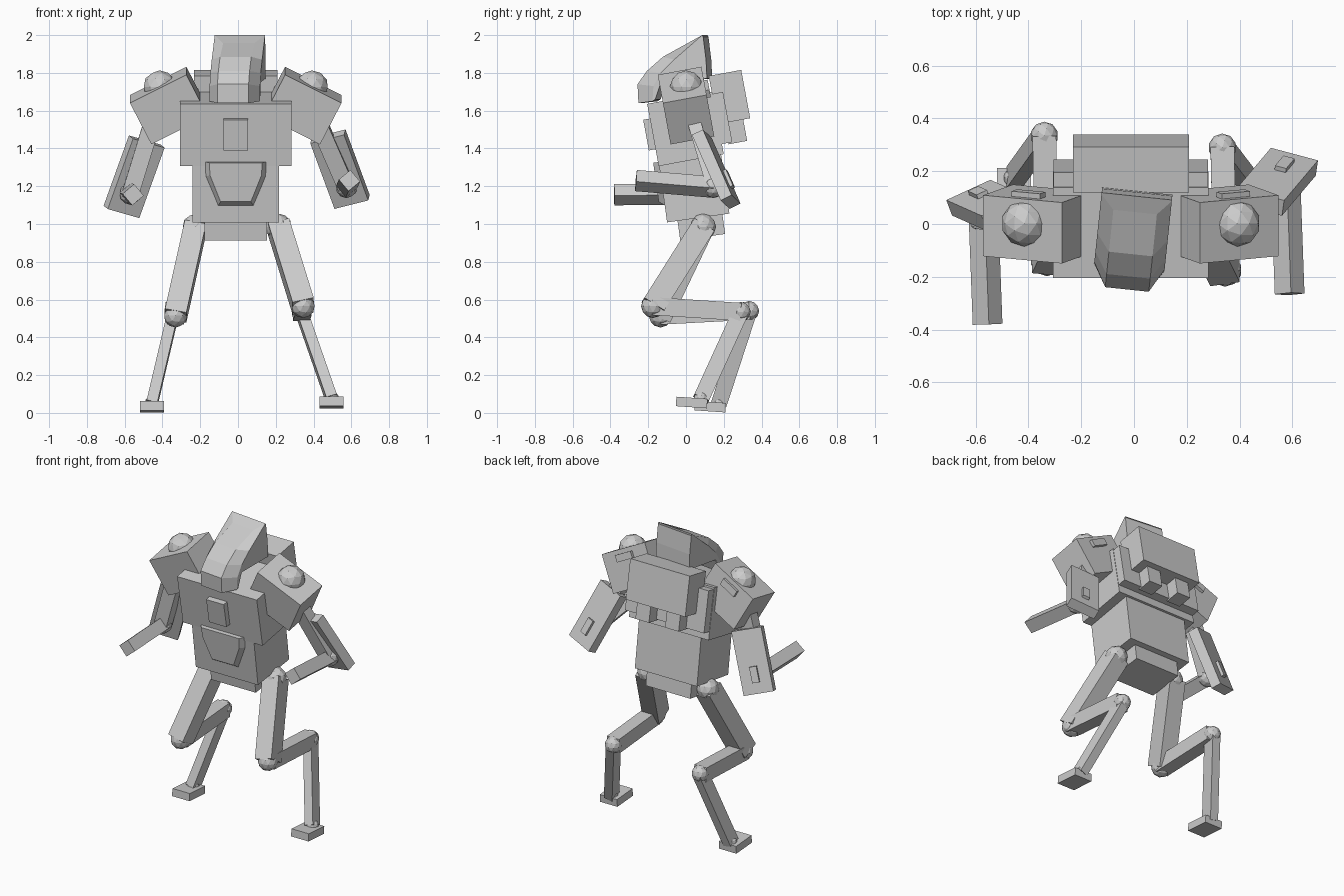
import bpy, bmesh
from math import radians
from mathutils import Matrix, Vector

cube = bpy.data.objects.get("Cube")
if cube:
    bpy.data.objects.remove(cube, do_unlink=True)

grey = bpy.data.materials.new("plain grey")
grey.use_nodes = True
grey.diffuse_color = (0.6, 0.6, 0.6, 1)
grey.node_tree.nodes["Principled BSDF"].inputs["Base Color"].default_value = (0.6, 0.6, 0.6, 1)


def rot(angle, axis):
    return Matrix.Rotation(radians(angle), 3, axis)


def finish(name, bm, center, turn):
    bmesh.ops.recalc_face_normals(bm, faces=bm.faces)
    mesh = bpy.data.meshes.new(name)
    bm.to_mesh(mesh)
    bm.free()
    mesh.materials.append(grey)
    obj = bpy.data.objects.new(name, mesh)
    bpy.context.collection.objects.link(obj)
    obj.matrix_world = Matrix.Translation(center) @ turn.to_4x4()
    return obj


def box(name, center, size, turn=Matrix.Identity(3)):
    bm = bmesh.new()
    bmesh.ops.create_cube(bm, size=1)
    bmesh.ops.scale(bm, vec=size, verts=bm.verts)
    return finish(name, bm, center, turn)


def ball(name, center, radius):
    bm = bmesh.new()
    bmesh.ops.create_icosphere(bm, subdivisions=2, radius=radius)
    return finish(name, bm, center, Matrix.Identity(3))


def frame(along, across):
    # local z runs along the part, local x follows the across direction
    z = Vector(along).normalized()
    x = Vector(across)
    x = (x - z * x.dot(z)).normalized()
    return Matrix((x, z.cross(x), z)).transposed()


def limb(name, a, b, width, depth, roll=0):
    a, b = Vector(a), Vector(b)
    turn = frame(b - a, (1, 0, 0)) @ rot(roll, 'Z')
    return box(name, (a + b) / 2, (width, depth, (b - a).length), turn)


def loft(name, rings, center, turn):
    bm = bmesh.new()
    rows = [[bm.verts.new(p) for p in ring] for ring in rings]
    n = len(rows[0])
    for low, high in zip(rows, rows[1:]):
        for i in range(n):
            j = (i + 1) % n
            bm.faces.new((low[i], low[j], high[j], high[i]))
    bm.faces.new(rows[0])
    bm.faces.new(rows[-1])
    return finish(name, bm, center, turn)


# Torso, leaning forward
MID = -0.012
lean = rot(10.5, 'X')
hip_lean = rot(8, 'X')
box("chest", (MID, -0.003, 1.503), (0.59, 0.35, 0.335), lean)
box("chest_panel", (MID, -0.187, 1.475), (0.13, 0.05, 0.165), lean)
box("back_plate", (MID, 0.181, 1.559), (0.585, 0.08, 0.27), lean)
box("backpack", (MID, 0.23, 1.672), (0.44, 0.175, 0.26), lean)
for side, label in ((1, "left"), (-1, "right")):
    box(label + "_exhaust", (MID + side * 0.11, 0.262, 1.5), (0.1, 0.1, 0.14), lean)
box("abdomen", (MID, 0.037, 1.23), (0.46, 0.333, 0.4), hip_lean)
box("pelvis", (MID, 0.08, 0.99), (0.33, 0.24, 0.12), hip_lean)

# Bevelled belly guard
outline = ((0.175, 0.1), (0.17, 0.02), (0.1, -0.145))
outline += tuple((-x, z) for x, z in reversed(outline))
loft("belly_guard",
     [[(x, 0.01, z) for x, z in outline],
      [(x * 0.8, -0.035, z * 0.85 + 0.015) for x, z in outline]],
     (MID, -0.125, 1.23), hip_lean)

# Helmet: front strip, wider rim and back, section by section
sections = (
    ((-0.245, 1.64), (-0.165, 1.65), (-0.15, 1.66)),
    ((-0.25, 1.74), (-0.16, 1.73), (-0.12, 1.75)),
    ((-0.2, 1.81), (-0.12, 1.8), (0.125, 1.77)),
    ((-0.115, 1.885), (-0.05, 1.87), (0.12, 1.87)),
    ((0.045, 1.957), (0.1, 2.0), (0.105, 1.99)),
)
rings = []
for front, rim, back in sections:
    half = [(w, y - 0.1, z) for w, (y, z) in zip((0.083, 0.134, 0.134), (front, rim, back))]
    rings.append(half + [(-x, y, z) for x, y, z in reversed(half)])
loft("helmet", rings, (0.01, 0.1, 0), rot(-6, 'Z'))

# Shoulders
for side, label in ((1, "left"), (-1, "right")):
    turn = lean @ rot(side * 27, 'Y')
    center = Vector((MID + side * 0.354, 0, 1.627))
    box(label + "_shoulder", center, (0.335, 0.235, 0.25), turn)
    ball(label + "_shoulder_dome", center + turn @ Vector((0, 0.02, 0.108)), 0.088)
    box(label + "_shoulder_tab", center + turn @ Vector((0, 0.12, 0.075)),
        (0.12, 0.035, 0.045), turn)

# Arms: label, shoulder, elbow, hand tip, guard centre, guard direction, guard width direction
arms = (
    ("left", (0.42, 0.04, 1.55), (0.575, 0.145, 1.195), (0.59, -0.265, 1.23),
     (0.54, 0.16, 1.29), (0.135, 0.16, -0.365), (0.18, -0.05, 0.05)),
    ("right", (-0.45, 0.0, 1.55), (-0.57, 0.02, 1.16), (-0.555, -0.38, 1.155),
     (-0.55, 0.07, 1.25), (-0.135, 0.06, -0.375), (0.17, 0.08, -0.055)),
)
for label, shoulder, elbow, tip, guard, along, across in arms:
    limb(label + "_upper_arm", shoulder, elbow, 0.09, 0.07)
    ball(label + "_elbow", elbow, 0.058)
    limb(label + "_forearm", elbow, tip, 0.08, 0.08, 40)
    turn = frame(along, across)
    out = turn.col[1] * (1 if turn.col[1].y > 0 else -1)
    box(label + "_arm_guard", guard, (0.19, 0.065, 0.4), turn)
    box(label + "_arm_tab", Vector(guard) + out * 0.035 + turn.col[2] * 0.08,
        (0.045, 0.03, 0.1), turn)

# Legs: label, hip, knee, hock, ankle, foot
legs = (
    ("left", (0.215, 0.09, 0.985), (0.345, -0.175, 0.565), (0.335, 0.29, 0.535),
     (0.495, 0.08, 0.075), (0.495, 0.03, 0.055)),
    ("right", (-0.225, 0.09, 0.985), (-0.33, -0.135, 0.515), (-0.34, 0.335, 0.54),
     (-0.455, 0.175, 0.05), (-0.455, 0.128, 0.033)),
)
for label, hip, knee, hock, ankle, foot in legs:
    ball(label + "_hip", hip, 0.07)
    limb(label + "_thigh", hip, knee, 0.115, 0.125)
    ball(label + "_knee", knee, 0.063)
    limb(label + "_lower_leg", knee, hock, 0.09, 0.095)
    ball(label + "_hock", hock, 0.053)
    limb(label + "_shin", hock, ankle, 0.058, 0.085)
    ball(label + "_ankle", ankle, 0.04)
    box(label + "_foot", foot, (0.128, 0.165, 0.05), rot(-4, 'X'))
